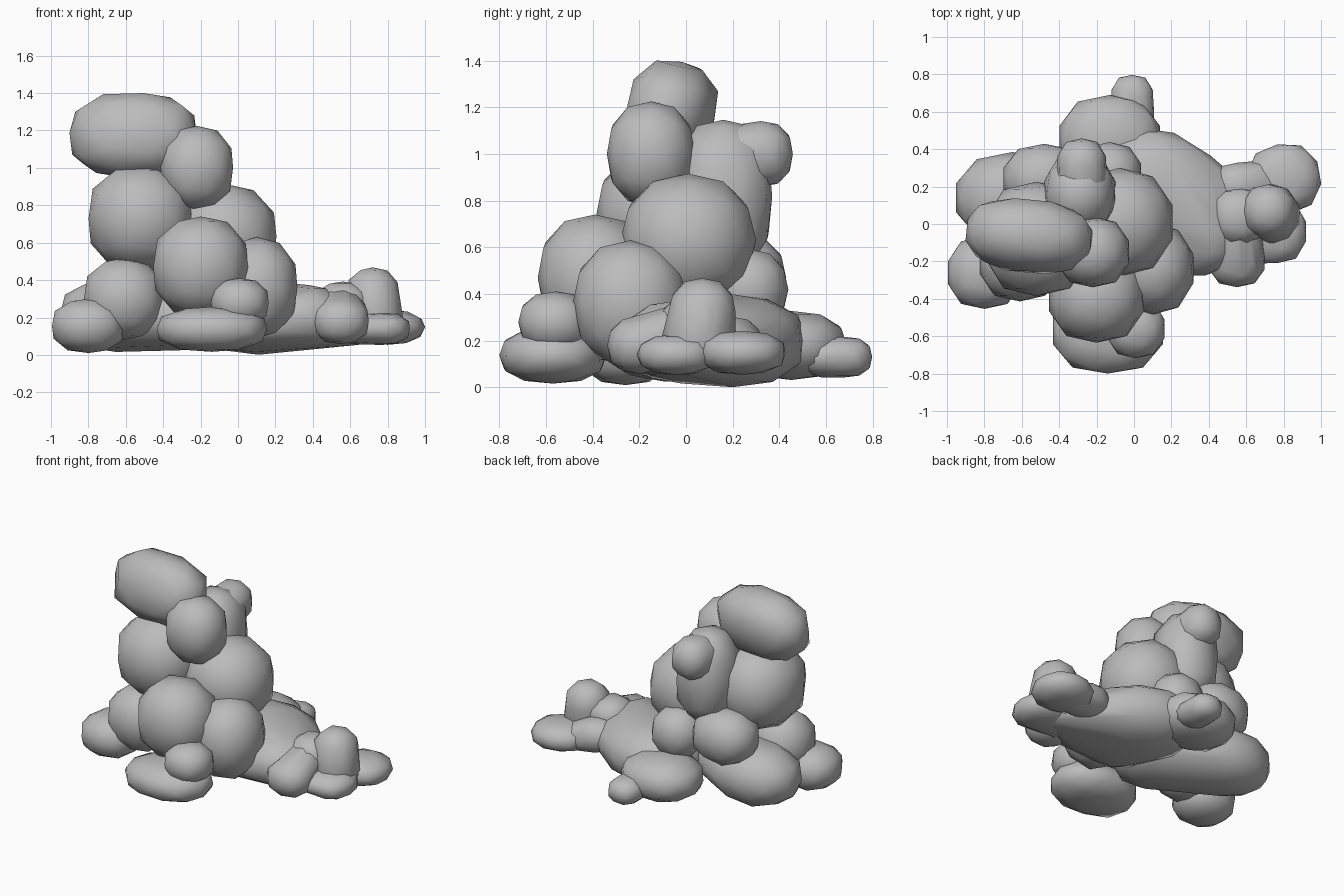
import bpy, bmesh, math
from mathutils import Matrix, Vector

cube = bpy.data.objects.get("Cube")
if cube:
    bpy.data.objects.remove(cube, do_unlink=True)

grey = bpy.data.materials.new("clay_grey")
grey.use_nodes = True
grey.diffuse_color = (0.5, 0.5, 0.5, 1)
grey.node_tree.nodes["Principled BSDF"].inputs["Base Color"].default_value = (0.5, 0.5, 0.5, 1)

SWELL = 1.02  # makes up for the chords of the low-poly outline


def blob(centre, radii, turn=0, boxy=2.0, roll=0):
    """Points of a rounded low-poly form; boxy above 2 squares it."""
    bm = bmesh.new()
    bmesh.ops.create_icosphere(bm, subdivisions=2, radius=1)
    spin = Matrix.Rotation(math.radians(turn), 3, "Z") @ Matrix.Rotation(math.radians(roll), 3, "X")
    points = []
    for v in bm.verts:
        p = v.co.normalized()
        norm = sum(abs(c) ** boxy for c in p) ** (1 / boxy)
        local = Vector([c / norm * r * SWELL for c, r in zip(p, radii)])
        points.append(spin @ local + Vector(centre))
    bm.free()
    return points


def lobe(name, *blobs):
    """Smooth skin stretched around one blob or several."""
    bm = bmesh.new()
    for points in blobs:
        for p in points:
            bm.verts.new(p)
    hull = bmesh.ops.convex_hull(bm, input=bm.verts)
    spare = {g for g in hull["geom_interior"] + hull["geom_unused"]
             if isinstance(g, bmesh.types.BMVert)}
    bmesh.ops.delete(bm, geom=list(spare), context="VERTS")
    bmesh.ops.recalc_face_normals(bm, faces=bm.faces)
    for f in bm.faces:
        f.smooth = True
    mesh = bpy.data.meshes.new(name)
    bm.to_mesh(mesh)
    bm.free()
    mesh.materials.append(grey)
    bpy.context.collection.objects.link(bpy.data.objects.new(name, mesh))


# Upper cluster
lobe("top_log", blob((-.56, -.065, 1.175), (.335, .185, .22), -6, 2.8, -12))
lobe("front_knob", blob((-.22, -.15, 1.0), (.195, .185, .22), 0, 2.4))
lobe("back_column", blob((-.29, .16, .82), (.19, .205, .32), 0, 2.7))
lobe("back_knob", blob((-.28, .32, 1.0), (.13, .135, .138), 0, 2.5),
     blob((-.28, .2, .99), (.14, .1, .13)))

# Middle body
lobe("body_right_side", blob((-.52, -.08, .73), (.28, .3, .28), 0, 2.5))
lobe("body_left_side", blob((-.075, .01, .63), (.285, .285, .28), 0, 2.25))
lobe("front_belly", blob((-.2, -.39, .47), (.255, .24, .265), 0, 2.4))
lobe("left_belly", blob((.1, -.24, .36), (.22, .24, .265), 0, 2.3))
lobe("back_bulge", blob((-.48, .24, .47), (.22, .185, .18), 0, 2.4))
lobe("back_left_bulge", blob((-.13, .27, .42), (.17, .165, .17), 0, 2.3))

# Base
core = blob((-.25, -.1, .2), (.26, .28, .17))
lobe("right_rear_haunch", blob((-.65, .14, .215), (.305, .24, .195), 0, 2.3), core)
lobe("base_left", blob((.11, .2, .2), (.36, .3, .195), -20, 2.3),
     blob((.38, -.02, .205), (.18, .25, .165), 0, 2.3),
     blob((.1, -.02, .17), (.25, .25, .15)),
     blob((.64, .0, .13), (.13, .12, .075)))
lobe("right_front_haunch", blob((-.61, -.2, .3), (.215, .21, .215), 0, 2.4))
lobe("right_foot", blob((-.8, -.26, .155), (.195, .19, .142), 0, 2.5))
lobe("rear_lobe", blob((-.13, .45, .18), (.27, .235, .145), 0, 2.4))
lobe("rear_knob", blob((-.01, .68, .13), (.11, .115, .085), 0, 2.6),
     blob((-.01, .58, .13), (.12, .1, .085)))
lobe("front_foot", blob((-.14, -.57, .137), (.295, .225, .118), 0, 2.5))
lobe("front_foot_knob", blob((.01, -.56, .28), (.155, .155, .128), 0, 2.4))

# Cluster at the left end
lobe("hand_front", blob((.55, -.2, .18), (.15, .135, .12), 0, 2.4),
     blob((.55, -.02, .24), (.13, .12, .12)))
lobe("hand_middle", blob((.56, .04, .27), (.15, .15, .12), 0, 2.5))
lobe("hand_back", blob((.55, .2, .19), (.14, .125, .11), 0, 2.3),
     blob((.72, .22, .14), (.12, .12, .08)))
lobe("hand_knob", blob((.72, .07, .32), (.14, .14, .145), 0, 2.4),
     blob((.74, .05, .18), (.15, .16, .08)))
lobe("hand_side", blob((.77, -.04, .14), (.15, .165, .085), 0, 2.5),
     blob((.58, -.05, .14), (.12, .16, .08)))
lobe("hand_tip", blob((.8, .24, .148), (.195, .185, .092), 10, 2.4))
